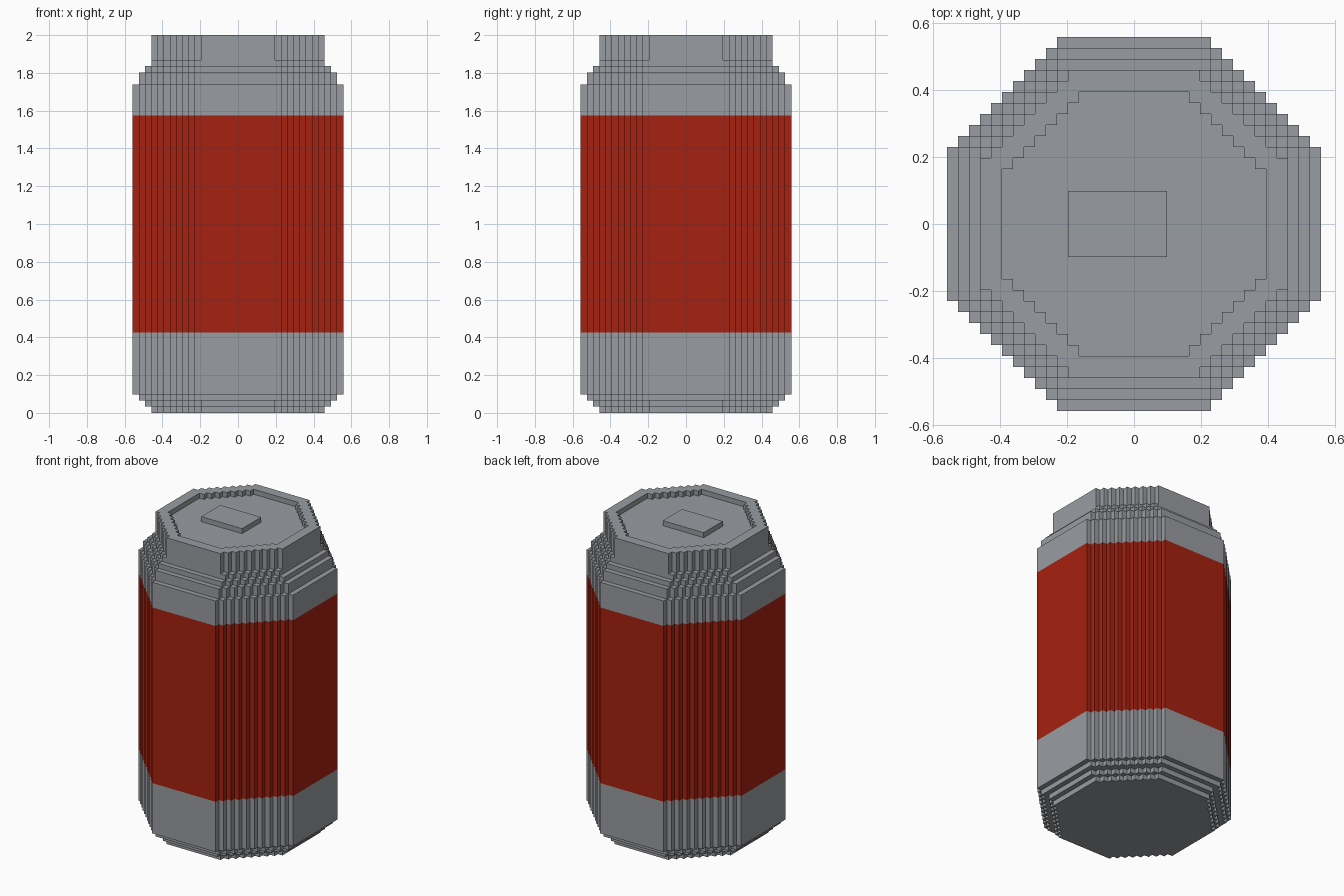
import bpy
import bmesh

U = 2 / 61  # one block

cube = bpy.data.objects.get("Cube")
if cube:
    bpy.data.objects.remove(cube, do_unlink=True)


def material(name, color):
    mat = bpy.data.materials.new(name)
    mat.use_nodes = True
    mat.diffuse_color = color
    bsdf = next(n for n in mat.node_tree.nodes if n.type == "BSDF_PRINCIPLED")
    bsdf.inputs["Base Color"].default_value = color
    bsdf.inputs["Roughness"].default_value = 0.6
    return mat


metal = material("grey metal", (0.315, 0.332, 0.355, 1))
red = material("label red", (0.38, 0.015, 0.005, 1))


def stepped_octagon(half, flat):
    """Octagon whose diagonals are stairs of one-block steps."""
    quarter = []
    for k in range(half - flat):
        quarter += [(flat + k, half - k), (flat + k, half - k - 1)]
    quarter.append((half, flat))
    points = []
    for _ in range(4):
        points += quarter
        quarter = [(y, -x) for x, y in quarter]
    return points


def prism(name, outlines, bottom, top, mat):
    """Extrude an outline, or an outer outline with a hole, between two heights."""
    bm = bmesh.new()
    edges = []
    for outline in outlines:
        verts = [bm.verts.new((x * U, y * U, bottom * U)) for x, y in outline]
        edges += [bm.edges.new((a, b)) for a, b in zip(verts, verts[1:] + verts[:1])]
    if len(outlines) == 1:
        bm.faces.new(verts)
    else:
        bmesh.ops.triangle_fill(bm, edges=edges, use_beauty=True)
    faces = bm.faces[:]
    extruded = bmesh.ops.extrude_face_region(bm, geom=faces, use_keep_orig=True)
    moved = [g for g in extruded["geom"] if isinstance(g, bmesh.types.BMVert)]
    bmesh.ops.translate(bm, verts=moved, vec=(0, 0, (top - bottom) * U))
    bmesh.ops.recalc_face_normals(bm, faces=bm.faces[:])
    mesh = bpy.data.meshes.new(name)
    bm.to_mesh(mesh)
    bm.free()
    mesh.materials.append(mat)
    obj = bpy.data.objects.new(name, mesh)
    bpy.context.collection.objects.link(obj)
    return obj


# Stacked tiers: name, half width, half flat side, bottom, top, material
tiers = [
    ("foot", 14, 6, 0, 1, metal),
    ("foot_step", 15, 6, 1, 2, metal),
    ("base_step", 16, 7, 2, 3, metal),
    ("lower_body", 17, 7, 3, 13, metal),
    ("label", 17, 7, 13, 48, red),
    ("upper_body", 17, 7, 48, 53, metal),
    ("shoulder", 16, 7, 53, 55, metal),
    ("shoulder_step", 15, 7, 55, 56, metal),
    ("collar_base", 14, 7, 56, 57, metal),
    ("collar", 14, 6, 57, 60, metal),
]
for name, half, flat, bottom, top, mat in tiers:
    prism(name, [stepped_octagon(half, flat)], bottom, top, mat)

# Raised rim around the recessed lid
prism("rim", [stepped_octagon(14, 6), stepped_octagon(12, 5)], 60, 61, metal)

# Pull tab on the lid
prism("pull_tab", [[(-6, -3), (3, -3), (3, 3), (-6, 3)]], 60, 61, metal)
